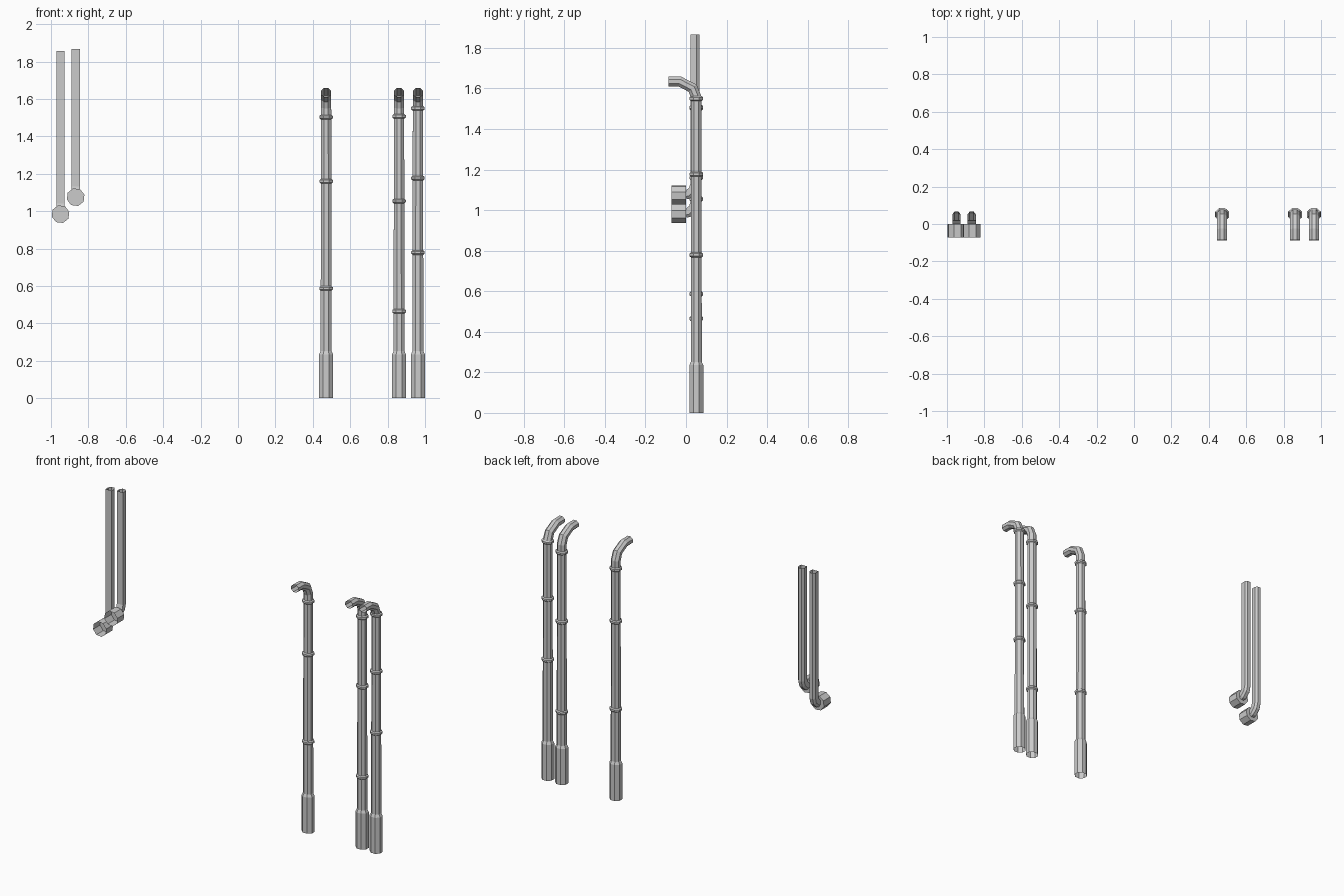
import bpy
import bmesh
from math import sin, cos, pi
from mathutils import Vector

if "Cube" in bpy.data.objects:
    bpy.data.objects.remove(bpy.data.objects["Cube"])


def ngon(n, depth=1.0, turn=0.5):
    """Unit polygon with half-width 1 across the flats."""
    r = 1 / cos(pi / n)
    return [(r * cos(2 * pi * (i + turn) / n),
             depth * r * sin(2 * pi * (i + turn) / n)) for i in range(n)]


def sweep(name, x, path, profile, closed_start=False):
    """Sweep a profile along (y, z, radius) points lying in a plane of constant x."""
    bm = bmesh.new()
    pts = [Vector(p[:2]) for p in path]
    rings = []
    for i, p in enumerate(pts):
        before = (p - pts[i - 1]).normalized() if i else None
        after = (pts[i + 1] - p).normalized() if i + 1 < len(pts) else None
        before, after = before or after, after or before
        t = (before + after).normalized()
        mitre = 1 / max(t.dot(after), 0.5)
        n = Vector((t.y, -t.x))
        ring = []
        for u, v in profile:
            q = p + n * v * path[i][2] * mitre
            ring.append(bm.verts.new((x + u * path[i][2], q.x, q.y)))
        rings.append(ring)
    k = len(profile)
    for a, b in zip(rings, rings[1:]):
        for j in range(k):
            bm.faces.new((a[j], a[(j + 1) % k], b[(j + 1) % k], b[j]))
    if closed_start:
        bm.faces.new(rings[0][::-1])
    bmesh.ops.recalc_face_normals(bm, faces=bm.faces)
    mesh = bpy.data.meshes.new(name)
    bm.to_mesh(mesh)
    bm.free()
    obj = bpy.data.objects.new(name, mesh)
    bpy.context.collection.objects.link(obj)
    return obj


# Tall downpipes with a wide socket, a forward-bent spout and clamp collars
Y = 0.051
R = 0.029
octagon = ngon(8, 0.93)
downpipes = [
    (0.471, (1.503, 1.16, 0.587)),
    (0.861, (1.507, 1.054, 0.465)),
    (0.962, (1.55, 1.177, 0.779)),
]
pipe_path = [
    (Y, 0, 0.037), (Y, 0.235, 0.037), (Y, 0.252, R), (Y, 1.555, R * 0.95),
    (0.033, 1.601, R * 0.92), (-0.03, 1.634, R * 0.9), (-0.087, 1.635, R * 0.9),
]
for i, (x, collars) in enumerate(downpipes, 1):
    sweep(f"downpipe_{i}", x, pipe_path, octagon)
    for j, z in enumerate(collars, 1):
        sweep(f"pipe_collar_{i}_{j}", x,
              [(Y, z - 0.012, R), (Y, z - 0.006, 0.036),
               (Y, z + 0.006, 0.036), (Y, z + 0.012, R)], octagon)

# Wall pipes with a flat front and chamfered back, elbowing into an open cup
channel = [(1, -1), (1, 0.35), (0.5, 1), (-0.5, 1), (-1, 0.35), (-1, -1)]
wall_pipes = [(-0.949, 0.984, 1.857), (-0.868, 1.075, 1.867)]
for i, (x, z, top) in enumerate(wall_pipes, 1):
    sweep(f"wall_pipe_{i}", x,
          [(-0.002, z, 0.022), (0.012, z + 0.003, 0.022), (0.036, z + 0.026, 0.022),
           (0.044, z + 0.055, 0.022), (0.044, top, 0.022)], channel)
    # Octagonal cup, closed at the back
    sweep(f"outlet_cup_{i}", x, [(0.0, z, 0.045), (-0.071, z, 0.045)],
          ngon(8, 1.0, 0.35), closed_start=True)
